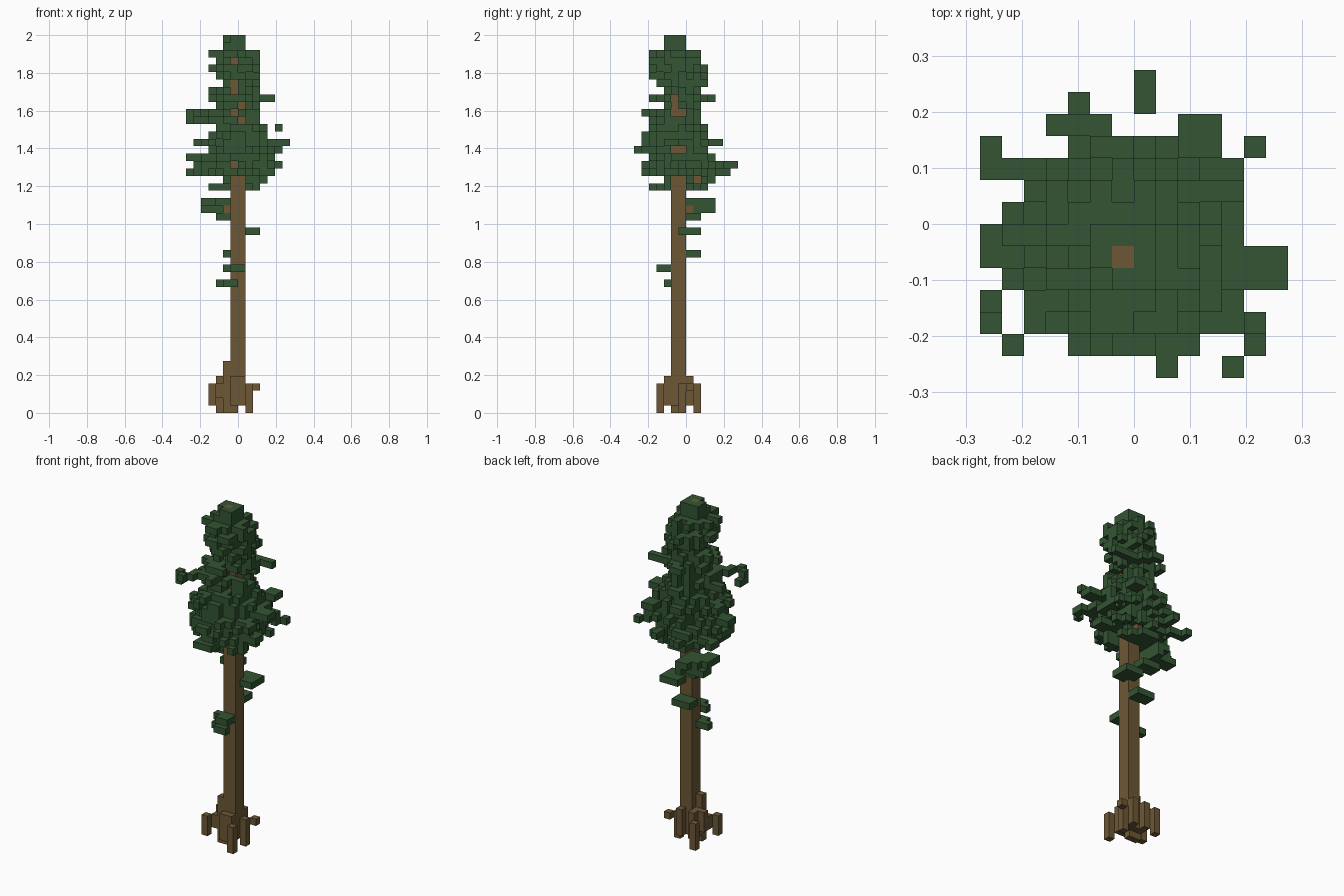
import bpy
import bmesh
import random
from mathutils import Vector

default_cube = bpy.data.objects.get("Cube")
if default_cube:
    bpy.data.objects.remove(default_cube, do_unlink=True)

random.seed(7)
CELL = 2 / 51  # the tree is built from equal cubes, 51 layers tall


def make_material(name, color):
    material = bpy.data.materials.new(name)
    material.use_nodes = True
    material.diffuse_color = (*color, 1)
    material.node_tree.nodes["Principled BSDF"].inputs["Base Color"].default_value = (*color, 1)
    return material


def block(x_range, y_range, z_range):
    """All cells in a box, with both ends of every range included."""
    spans = [range(low, high + 1) for low, high in (x_range, y_range, z_range)]
    return {(x, y, z) for x in spans[0] for y in spans[1] for z in spans[2]}


def slabs(rows):
    """Join one-layer slabs given as x low, x high, y low, y high, layer."""
    cells = set()
    for x_low, x_high, y_low, y_high, layer in rows:
        cells |= block((x_low, x_high), (y_low, y_high), (layer, layer))
    return cells


def build_cells(name, cells, solid, material):
    """Make one mesh holding only the faces not hidden by a solid neighbour."""
    bm = bmesh.new()
    for cell in sorted(cells):
        centre = Vector(cell) + Vector((0.5, 0.5, 0.5))
        for axis in range(3):
            for sign in (-1, 1):
                normal = Vector((0, 0, 0))
                normal[axis] = sign
                if tuple(int(c + n) for c, n in zip(cell, normal)) in solid:
                    continue
                side = Vector((0, 0, 0))
                side[(axis + 1) % 3] = 1
                up = normal.cross(side)
                corners = ((-1, -1), (1, -1), (1, 1), (-1, 1))
                bm.faces.new([bm.verts.new((centre + (normal + side * a + up * b) / 2) * CELL)
                              for a, b in corners])
    bmesh.ops.remove_doubles(bm, verts=bm.verts, dist=CELL / 100)
    mesh = bpy.data.meshes.new(name)
    bm.to_mesh(mesh)
    bm.free()
    mesh.materials.append(material)
    obj = bpy.data.objects.new(name, mesh)
    bpy.context.collection.objects.link(obj)


bark = make_material("bark brown", (0.152, 0.097, 0.035))
needles = make_material("needle green", (0.033, 0.090, 0.033))

# Trunk: two cells square, thinning to one cell near the tip
trunk = block((-1, 0), (-2, -1), (1, 42)) | block((-1, -1), (-2, -2), (43, 50))

# Bare branch stubs beside the trunk
stubs = {(-2, 0, 27), (0, 1, 31), (0, 0, 31)}

# Roots: upright posts around the foot, as x, y, lowest and highest layer
posts = [
    (-2, -2, 0, 6), (-2, -1, 1, 4), (-3, -1, 2, 4), (-4, -3, 1, 3),
    (-3, -2, 2, 3), (-3, 1, 0, 3), (-2, 0, 1, 4), (-1, -3, 1, 4),
    (0, -3, 1, 4), (1, -4, 0, 3), (1, -1, 0, 3), (2, 0, 3, 3),
    (0, 0, 1, 4), (-1, -2, 0, 0),
]
roots = set()
for x, y, low, high in posts:
    roots |= block((x, x), (y, y), (low, high))
roots -= trunk

# Crown: reach of each layer from the tip down, as x low, x high, y low, y high
reach = [
    (-2, 0, -3, -1), (-2, 0, -3, -1), (-4, 2, -5, 1), (-3, 2, -5, 1),
    (-4, 2, -5, 2), (-3, 2, -5, 2), (-2, 2, -4, 2), (-4, 2, -3, 1),
    (-4, 2, -5, 3), (-3, 2, -3, 1), (-4, 2, -5, 1), (-4, 2, -4, 1),
    (-3, 3, -5, 2), (-4, 3, -6, 2), (-6, 4, -6, 3), (-4, 4, -6, 2),
    (-5, 4, -5, 3), (-6, 3, -6, 3), (-6, 4, -6, 3), (-2, 3, -3, 3),
    (-4, 2, -5, 2),
]
crown = set()
for drop, (x_low, x_high, y_low, y_high) in enumerate(reach):
    layer = 50 - drop
    mid_x, mid_y = (x_low + x_high) / 2, (y_low + y_high) / 2
    half_x, half_y = (x_high - x_low + 1) / 2, (y_high - y_low + 1) / 2
    # The upper layers are diamond shaped, the lower ones rounder
    power = 1.6 if layer > 42 else 2.2
    # One full branch along each axis reaches the ends of the layer
    branch_x = round(mid_x) + random.randint(-1, 1)
    branch_y = round(mid_y) + random.randint(-1, 1)
    for x, y, z in sorted(block((x_low, x_high), (y_low, y_high), (layer, layer))):
        spread = (abs(x - mid_x) / half_x) ** power + (abs(y - mid_y) / half_y) ** power
        bare = layer < 32 and ((x in (-1, 0) and y < 0) or (y in (-2, -1) and x > 0))
        if bare:
            continue
        full = drop < 2 or x == branch_x or y == branch_y
        if full or (spread < 1 and random.random() < 0.95 - 0.55 * spread):
            crown.add((x, y, z))

# Gaps that show the trunk from the front and from the side, as cell and layer
front_gaps = {(-1, 33), (0, 39), (-1, 40), (0, 41), (-1, 43), (-1, 44), (-1, 47)}
side_gaps = {(-2, 35), (-1, 35), (-1, 40), (-2, 41), (-2, 42), (1, 31)}
crown = {(x, y, z) for x, y, z in crown
         if not ((x, z) in front_gaps and y < -1) and not ((y, z) in side_gaps and x > -1)}
crown -= {(-2, -3, 50), (0, 4, 36)}

# Branch tips that stick out of the crown
crown |= slabs([
    (-7, -7, -5, -4, 39), (-6, -4, -1, -1, 39), (-7, -7, -5, -5, 40), (-6, -6, -6, -6, 40),
    (-5, -5, -5, -5, 40), (-5, -3, -4, -4, 40), (3, 4, 1, 1, 42), (5, 5, -5, -5, 38),
    (3, 6, -3, -2, 36), (2, 3, 3, 4, 36), (4, 4, -7, -7, 35), (5, 5, -6, -5, 35),
    (3, 4, -5, -4, 35), (1, 1, -7, -6, 35), (-7, -6, -2, -1, 34), (3, 4, 1, 2, 34),
    (5, 5, 3, 3, 33), (4, 4, 2, 2, 33), (0, 0, 5, 6, 33), (-4, -2, 4, 4, 33),
    (-3, -3, 4, 5, 32), (-7, -7, 2, 3, 32), (-6, -5, 2, 2, 32), (-4, -3, -5, -4, 30),
])

# Sparse twigs on the bare trunk below the crown
twigs = slabs([
    (-5, -4, -1, 1, 28), (-4, -2, 0, 2, 28), (-3, -2, 3, 3, 28),
    (-5, -3, 1, 2, 27), (-2, -2, 1, 3, 27), (-3, -1, 0, 1, 26),
    (1, 2, -1, 1, 24), (0, 0, 0, 1, 24), (-2, 0, 0, 1, 21),
    (-2, 0, -3, -3, 19), (-1, 0, -4, -4, 19),
    (-3, -2, -2, -2, 17), (-2, -1, -3, -3, 17),
])

crown -= trunk | stubs
twigs -= trunk | stubs | crown
everything = trunk | stubs | roots | crown | twigs

build_cells("trunk", trunk, everything, bark)
build_cells("branch_stubs", stubs, everything, bark)
build_cells("roots", roots, everything, bark)
build_cells("crown_foliage", crown, everything, needles)
build_cells("lower_twigs", twigs, everything, needles)
